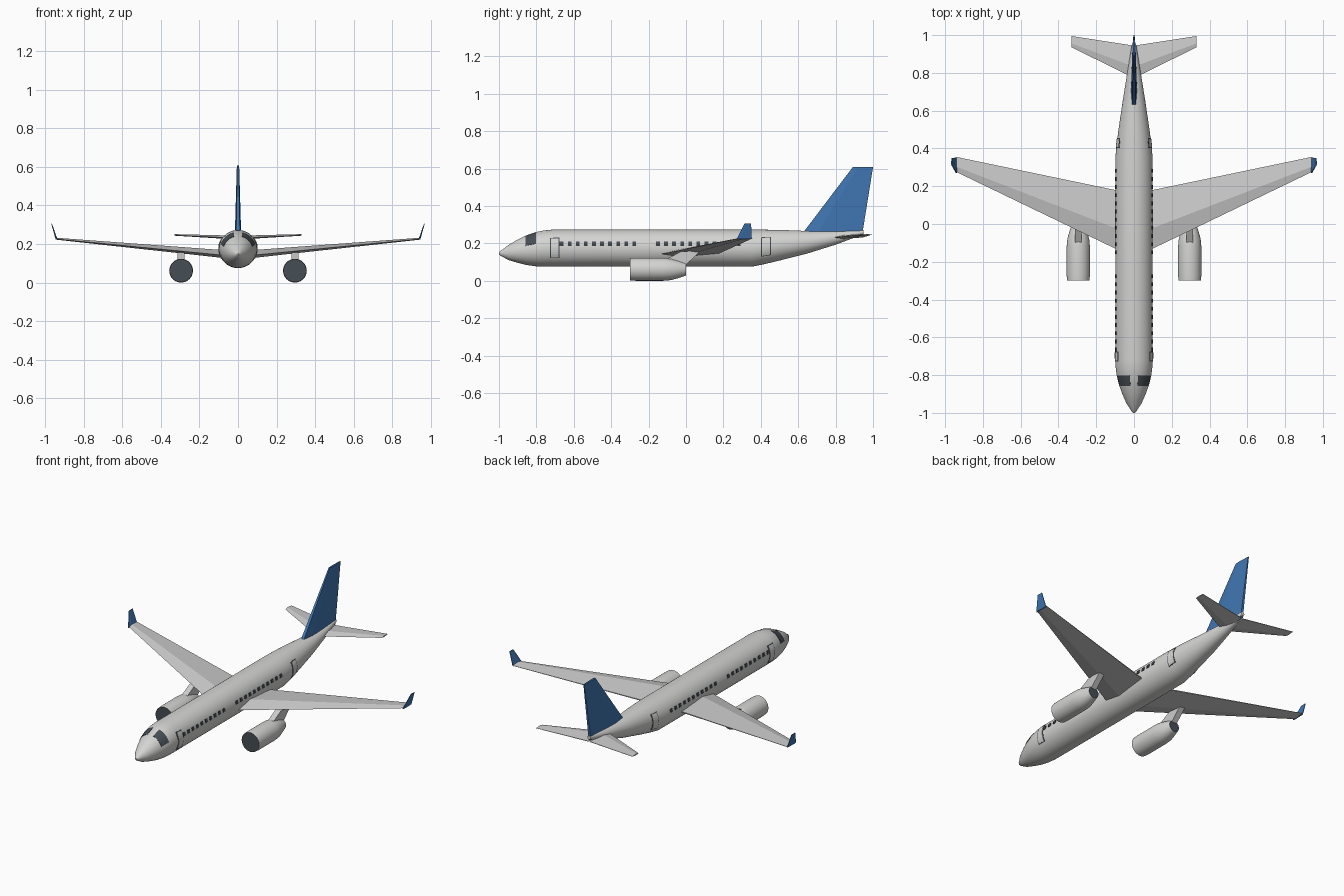
import bpy
import bmesh
from math import sin, cos, pi, radians

if "Cube" in bpy.data.objects:
    bpy.data.objects.remove(bpy.data.objects["Cube"], do_unlink=True)


def material(name, r, g, b):
    m = bpy.data.materials.new(name)
    m.use_nodes = True
    m.diffuse_color = (r, g, b, 1)
    m.node_tree.nodes["Principled BSDF"].inputs["Base Color"].default_value = (r, g, b, 1)
    return m


BODY = material("body_grey", 0.66, 0.66, 0.65)
WING = material("wing_grey", 0.61, 0.61, 0.61)
BLUE = material("tail_blue", 0.05, 0.18, 0.45)
DARK = material("dark_glass", 0.06, 0.075, 0.09)


def finish(name, bm, mats, smooth=False):
    bmesh.ops.recalc_face_normals(bm, faces=bm.faces)
    mesh = bpy.data.meshes.new(name)
    bm.to_mesh(mesh)
    bm.free()
    for m in mats:
        mesh.materials.append(m)
    ob = bpy.data.objects.new(name, mesh)
    bpy.context.collection.objects.link(ob)
    if smooth:
        bpy.ops.object.select_all(action="DESELECT")
        ob.select_set(True)
        bpy.context.view_layer.objects.active = ob
        bpy.ops.object.shade_smooth_by_angle(angle=radians(35))
    return ob


def loft(name, sections, mats, smooth=False, cap_index=0):
    """Skin closed cross-sections and cap both ends."""
    bm = bmesh.new()
    rings = [[bm.verts.new(p) for p in s] for s in sections]
    n = len(rings[0])
    for a, b in zip(rings, rings[1:]):
        for i in range(n):
            j = (i + 1) % n
            bm.faces.new((a[i], a[j], b[j], b[i]))
    for ring in (rings[0], rings[-1]):
        bm.faces.new(ring).material_index = cap_index
    return finish(name, bm, mats, smooth)


def circle(x, y, z, r, n=64):
    return [(x + r * cos(2 * pi * i / n), y, z + r * sin(2 * pi * i / n)) for i in range(n)]


# Fuselage stations: y, radius, centre height
STATIONS = [(-1, .004, .147), (-.99, .014, .147), (-.975, .023, .148), (-.95, .040, .151),
            (-.9, .062, .158), (-.85, .080, .164), (-.8, .092, .169), (-.76, .097, .172),
            (-.72, .099, .174), (.35, .099, .174), (.42, .092, .181), (.5, .082, .19),
            (.65, .060, .206), (.8, .036, .229), (.95, .011, .26)]
loft("fuselage", [circle(0, y, z, r) for y, r, z in STATIONS], [BODY], True)


def hull(y):
    """Radius and centre height of the fuselage at y."""
    for a, b in zip(STATIONS, STATIONS[1:]):
        if y <= b[0]:
            t = (y - a[0]) / (b[0] - a[0])
            return a[1] + t * (b[1] - a[1]), a[2] + t * (b[2] - a[2])


def skin_plate(name, side, y0, y1, low, high, lift, mat, steps=10):
    """Thin plate wrapped on the fuselage between two elevation angles."""
    bm = bmesh.new()
    rows = []
    for k in range(steps + 1):
        a = radians(low + (high - low) * k / steps)
        row = []
        for m in range(3):
            y = y0 + (y1 - y0) * m / 2
            r, z = hull(y)
            r += lift
            row.append(bm.verts.new((side * r * cos(a), y, z + r * sin(a))))
        rows.append(row)
    for a, b in zip(rows, rows[1:]):
        for m in range(2):
            quad = (a[m], a[m + 1], b[m + 1], b[m])
            bm.faces.new(quad if side < 0 else quad[::-1])
    mesh = bpy.data.meshes.new(name)
    # Thicken inwards so that the edges meet the skin
    bm.normal_update()
    f = bm.faces[:][0] if not hasattr(bm.faces, "ensure_lookup_table") else None
    bm.faces.ensure_lookup_table()
    f = bm.faces[0]
    if f.normal.x * side < 0:
        bmesh.ops.reverse_faces(bm, faces=bm.faces)
    bm.to_mesh(mesh)
    bm.free()
    mesh.materials.append(mat)
    ob = bpy.data.objects.new(name, mesh)
    bpy.context.collection.objects.link(ob)
    mod = ob.modifiers.new("thickness", "SOLIDIFY")
    mod.thickness = lift + .002
    mod.offset = -1
    return ob


def blade(x, lead, trail, z, t):
    """Diamond wing section with its ridge ahead of mid-chord."""
    ridge = lead + .35 * (trail - lead)
    return [(x, lead, z - t * .3), (x, ridge, z + t), (x, trail, z + t * .15),
            (x, trail, z - t * .15), (x, ridge, z - t)]


def upright(z, lead, trail, t, x=0):
    """Blunt-edged section of a fin, t is half the thickness."""
    ridge = lead + .25 * (trail - lead)
    return [(x - t * .6, lead, z), (x + t * .6, lead, z), (x + t, ridge, z),
            (x + t * .5, trail, z), (x - t * .5, trail, z), (x - t, ridge, z)]


for side, label in ((1, "left"), (-1, "right")):
    # Wings and tailplanes
    loft(label + "_wing", [blade(side * .02, -.17, .163, .142, .022),
                           blade(side * .1, -.13, .18, .15, .02),
                           blade(side * .94, .275, .355, .227, .005)], [WING])
    loft(label + "_tailplane", [blade(side * .005, .775, .945, .233, .010),
                                blade(side * .33, .935, .995, .247, .004)], [WING])
    # Winglets
    loft(label + "_winglet", [upright(.222, .27, .352, .005, side * .94),
                              upright(.305, .312, .348, .002, side * .966)], [BLUE])

    # Engines with dark intake and exhaust
    ex = side * .295
    profile = [(-.3, .0595), (-.27, .0615), (-.12, .0615), (-.08, .058), (-.04, .047), (0, .034)]
    loft(label + "_engine", [circle(ex, y, .0615, r, 48) for y, r in profile],
         [BODY, DARK], True, 1)
    # Pylons
    outline = [(-.115, .11), (-.03, .155), (.08, .163), (-.005, .08)]
    loft(label + "_pylon", [[(ex + w, y, z) for y, z in outline] for w in (-.018, .018)], [WING])

    # Cockpit glass
    skin_plate(label + "_cockpit_window", side, -.858, -.802, 18, 76, .002, DARK)
    # Cabin windows in two groups
    for start, count in ((-.665, 10), (-.15, 11)):
        for i in range(count):
            y = start + i * .0432
            skin_plate(label + "_cabin_window", side, y - .01, y + .01, 9, 20, .004, DARK, 2)
    # Doors with a dark outline
    for name, y0, y1 in (("front_door", -.728, -.676), ("rear_door", .402, .454)):
        skin_plate(f"{label}_{name}_outline", side, y0, y1, -32, 34, .0015, DARK)
        skin_plate(f"{label}_{name}", side, y0 + .005, y1 - .005, -29, 31, .003, BODY)

# Tail fin
loft("tail_fin", [upright(.24, .61, .94, .016), upright(.265, .632, .945, .016),
                  upright(.608, .892, 1.0, .006)], [BLUE])
